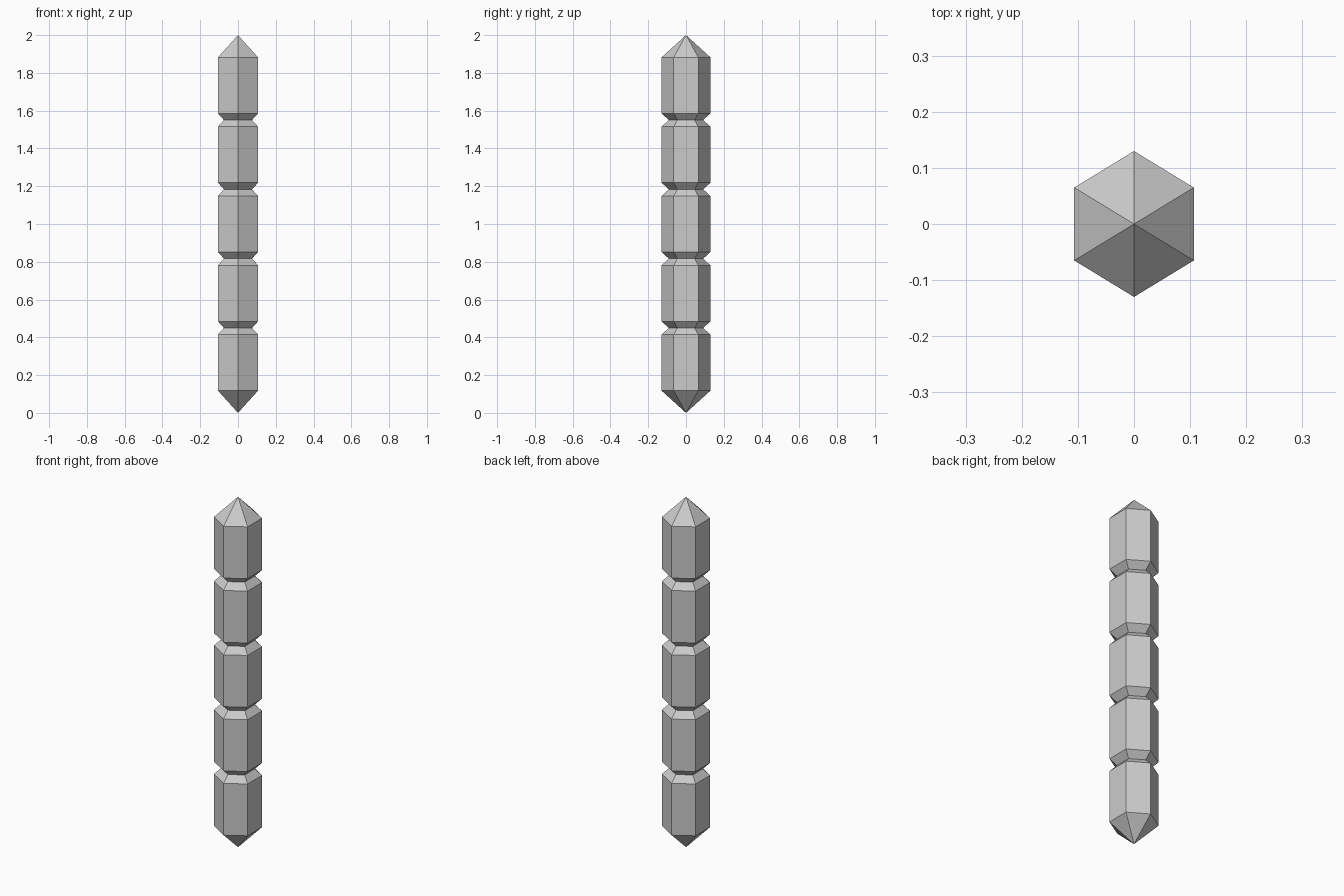
import bpy, bmesh, math

if "Cube" in bpy.data.objects:
    bpy.data.objects.remove(bpy.data.objects["Cube"])

SIDES = 6
RX, RY = 0.123, 0.13      # slightly flattened hexagon
TIP = 0.118               # height of each pointed end
COUNT = 5
PITCH = 0.367
LENGTH = 2.0 - PITCH * (COUNT - 1)


def crystal(name, z0):
    """Hexagonal prism with a point at each end, standing on z0."""
    bm = bmesh.new()

    def ring(z):
        angles = [math.pi / 2 + i * math.tau / SIDES for i in range(SIDES)]
        return [bm.verts.new((RX * math.cos(a), RY * math.sin(a), z)) for a in angles]

    bottom, top = bm.verts.new((0, 0, 0)), bm.verts.new((0, 0, LENGTH))
    low, high = ring(TIP), ring(LENGTH - TIP)
    for i in range(SIDES):
        j = (i + 1) % SIDES
        bm.faces.new((bottom, low[j], low[i]))
        bm.faces.new((low[i], low[j], high[j], high[i]))
        bm.faces.new((high[i], high[j], top))
    mesh = bpy.data.meshes.new(name)
    bm.to_mesh(mesh)
    bm.free()
    obj = bpy.data.objects.new(name, mesh)
    obj.location.z = z0
    bpy.context.collection.objects.link(obj)


# Stack of crystals whose points sink into their neighbours
for k in range(COUNT):
    crystal(f"rod_segment_{k + 1}", k * PITCH)
